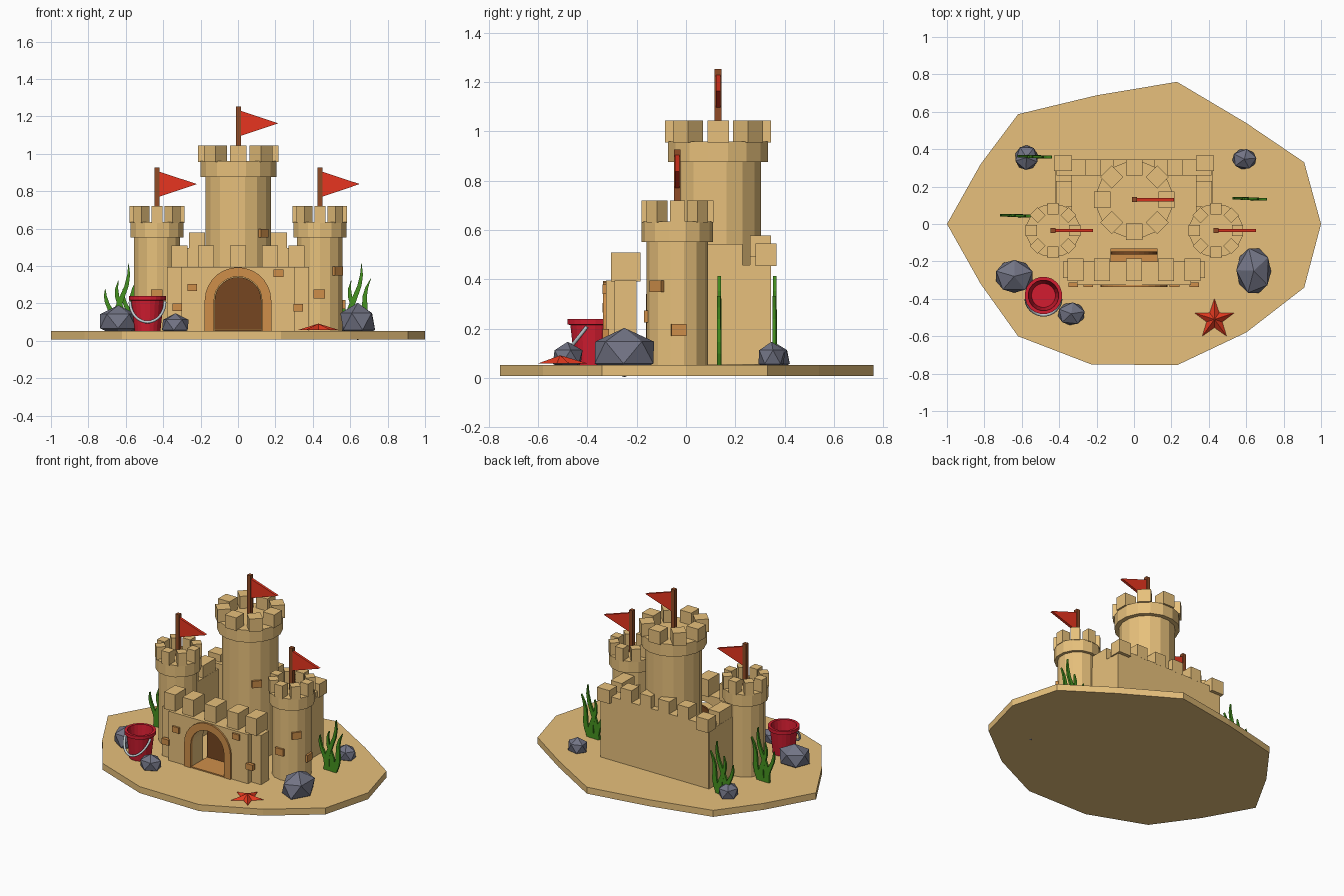
import bpy, bmesh
from math import sin, cos, pi, atan2
from mathutils import Matrix

cube = bpy.data.objects.get("Cube")
if cube:
    bpy.data.objects.remove(cube)


def material(name, rgb):
    m = bpy.data.materials.new(name)
    m.use_nodes = True
    m.diffuse_color = (*rgb, 1)
    m.node_tree.nodes["Principled BSDF"].inputs["Base Color"].default_value = (*rgb, 1)
    return m


SAND = material("sand", (0.80, 0.53, 0.20))
BRICK = material("brick_brown", (0.62, 0.275, 0.068))
DOOR = material("dark_wood", (0.18, 0.062, 0.015))
POLE = material("pole_wood", (0.28, 0.07, 0.019))
FLAG = material("flag_red", (0.80, 0.036, 0.014))
STAR = material("starfish_red", (0.77, 0.042, 0.014))
PAIL = material("bucket_crimson", (0.65, 0.012, 0.03))
METAL = material("handle_grey", (0.52, 0.58, 0.61))
ROCK = material("rock_grey", (0.17, 0.176, 0.235))
WEED = material("weed_green", (0.06, 0.29, 0.014))
GROUND = 0.053


def finish(bm, name, mat):
    bmesh.ops.recalc_face_normals(bm, faces=bm.faces)
    mesh = bpy.data.meshes.new(name)
    bm.to_mesh(mesh)
    bm.free()
    mesh.materials.append(mat)
    ob = bpy.data.objects.new(name, mesh)
    bpy.context.collection.objects.link(ob)


def box(name, mat, center, size, turn=0):
    bm = bmesh.new()
    place = Matrix.Translation(center) @ Matrix.Rotation(turn, 4, "Z")
    bmesh.ops.create_cube(bm, size=1, matrix=place @ Matrix.Diagonal((*size, 1)))
    finish(bm, name, mat)


def prism(name, mat, points, depth):
    """Extrude a closed 3D outline along a depth vector."""
    bm = bmesh.new()
    face = bm.faces.new([bm.verts.new(p) for p in points])
    ext = bmesh.ops.extrude_face_region(bm, geom=[face], use_keep_orig=True)
    verts = [v for v in ext["geom"] if isinstance(v, bmesh.types.BMVert)]
    bmesh.ops.translate(bm, verts=verts, vec=depth)
    finish(bm, name, mat)


def lathe(name, mat, center, profile, sides):
    """Revolve (radius, z) points, capped at both ends."""
    bm = bmesh.new()
    rings = [[bm.verts.new((center[0] + r * cos(2 * pi * (i + .5) / sides),
                            center[1] + r * sin(2 * pi * (i + .5) / sides), z))
              for i in range(sides)] for r, z in profile]
    for a, b in zip(rings, rings[1:]):
        for i in range(sides):
            j = (i + 1) % sides
            bm.faces.new((a[i], a[j], b[j], b[i]))
    bm.faces.new(rings[0])
    bm.faces.new(rings[-1])
    finish(bm, name, mat)


# Sand island
island = [(-1, 0), (-.82, .32), (-.62, .587), (-.2, .688), (.23, .76), (.6, .54), (.91, .33),
          (1, 0), (.91, -.34), (.6, -.58), (.23, -.755), (-.23, -.75), (-.62, -.6), (-.82, -.32)]
prism("sand_island", SAND, [(x, y, .008) for x, y in island], (0, 0, GROUND - .008))


# Towers with stepped collars, battlements and flags
def tower(name, x, y, radius, collar, neck, top, merlon, rim, sides):
    lathe(name, SAND, (x, y), [(radius, GROUND), (radius, neck), (collar, neck),
                               (collar, top)], sides)
    for i in range(8):
        a = i * pi / 4
        box(name + "_merlon", SAND, (x + rim * cos(a), y + rim * sin(a), top + .04),
            (merlon, merlon, .09), a)
    box(name + "_flagpole", POLE, (x, y, top + .145), (.027, .027, .295))
    prism(name + "_flag", FLAG, [(x + .01, y - .009, top + .135), (x + .01, y - .009, top + .27),
                                 (x + .213, y - .009, top + .203)], (0, .018, 0))


tower("main_tower", .002, .13, .178, .207, .875, .96, .087, .172, 16)
tower("left_tower", .438, -.035, .125, .145, .552, .635, .06, .116, 14)
tower("right_tower", -.433, -.035, .125, .145, .552, .635, .06, .116, 14)


# Gatehouse wall with an arched opening
def arch(r, y, spring=.215, steps=14):
    curve = [(r * cos(pi * i / steps), y, spring + r * sin(pi * i / steps))
             for i in range(steps + 1)]
    return [(r, y, GROUND)] + curve + [(-r, y, GROUND)]


def gate_wall(name, half, y, thick, top):
    outline = [(-half, y, GROUND), (-half, y, top), (half, y, top), (half, y, GROUND)]
    prism(name, SAND, outline + arch(.13, y), (0, thick, 0))


gate_wall("gate_front", .305, -.325, .035, .395)
gate_wall("gate_wall", .38, -.29, .09, .395)
prism("gate_frame", BRICK, arch(.178, -.337) + arch(.128, -.337)[::-1], (0, .02, 0))
box("gate_floor", BRICK, (0, -.233, .058), (.25, .205, .008))
prism("gate_door", DOOR, arch(.125, -.162), (0, .014, 0))
for x in (-.312, -.172, 0, .172, .312):
    box("gate_merlon", SAND, (x, -.245, .45), (.085, .12, .118))

# Rear and side walls
box("back_wall", SAND, (0, .302, .275), (.83, .086, .44))
for side in (-1, 1):
    box("side_wall", SAND, (side * .375, .15, .257), (.088, .385, .404))
    box("side_merlon", SAND, (side * .375, .16, .498), (.085, .14, .09))
    box("corner_merlon", SAND, (side * .38, .325, .5), (.095, .085, .092))
    for x in (.07, .22):
        box("back_merlon", SAND, (side * x, .303, .534), (.085, .085, .088))

# Exposed bricks on the gatehouse and towers
for x, z in ((-.245, .285), (.217, .36), (-.325, .18), (.322, .178)):
    box("gate_brick", BRICK, (x, -.325, z), (.052, .026, .04))
for x, y, r, dx, dy, z in ((-.435, -.035, .123, 0, -1, .25), (.435, -.035, .123, 0, -1, .25),
                           (.438, -.035, .123, .75, -.66, .372), (.438, -.035, .123, 1, .05, .195),
                           (0, .13, .178, .75, -.66, .575)):
    a = atan2(dy, dx)
    box("tower_brick", BRICK, (x + r * cos(a), y + r * sin(a), z), (.026, .062, .048), a)

# Rocks
for x, y, z, sx, sy, sz, turn in ((-.64, -.28, .105, .114, .098, .085, .3),
                                  (.64, -.25, .103, .104, .14, .1, .6),
                                  (-.335, -.48, .085, .081, .068, .062, .2),
                                  (-.575, .355, .085, .069, .074, .062, .9),
                                  (.59, .347, .085, .072, .061, .062, .1)):
    bm = bmesh.new()
    bmesh.ops.create_icosphere(bm, subdivisions=1, radius=1, matrix=Matrix.Rotation(turn, 4, "Z"))
    bmesh.ops.transform(bm, verts=bm.verts, matrix=Matrix.Translation((x, y, z))
                        @ Matrix.Diagonal((sx, sy, sz, 1)))
    finish(bm, "rock", ROCK)

# Bucket with a hanging handle
BX, BY = -.484, -.382
lathe("bucket", PAIL, (BX, BY), [(.07, GROUND), (.088, .215), (.1, .217), (.1, .24),
                                 (.082, .24), (.064, .08)], 20)
curve = bpy.data.curves.new("bucket_handle", "CURVE")
curve.dimensions = "3D"
curve.bevel_depth = .008
curve.bevel_resolution = 1
spline = curve.splines.new("POLY")
spline.points.add(16)
for i, p in enumerate(spline.points):
    a = pi * i / 16
    p.co = (BX + .093 * cos(a), BY - .02 - .085 * sin(a), .208 - .108 * sin(a), 1)
curve.materials.append(METAL)
bpy.context.collection.objects.link(bpy.data.objects.new("bucket_handle", curve))

# Starfish with a raised centre
bm = bmesh.new()
SX, SY = .43, -.51
rim = []
for i in range(10):
    r, a = (.044 if i % 2 else .111), pi / 2 + i * pi / 5
    rim.append(bm.verts.new((SX + r * cos(a), SY + r * sin(a), GROUND + .006)))
peak = bm.verts.new((SX, SY, .092))
for i in range(10):
    bm.faces.new((rim[i], rim[(i + 1) % 10], peak))
bm.faces.new(rim)
finish(bm, "starfish", STAR)


# Seaweed clumps of thin wavy blades
def blade(x, y, lean, height, wave):
    left, right = [], []
    for i in range(7):
        t = i / 6
        cx = x + lean * t + wave * sin(t * 2 * pi)
        w = .02 * (1 - t) ** .6 + .001
        z = GROUND + height * t
        left.append((cx - w, y - .007, z))
        right.append((cx + w, y - .007, z))
    prism("seaweed_blade", WEED, left + right[::-1], (0, .014, 0))


for x, y in ((.62, .135), (-.625, .045), (-.53, .36)):
    blade(x - .03, y, .07, .36, -.014)
    blade(x + .025, y - .002, .065, .28, .012)
    blade(x - .03, y + .002, -.055, .225, .01)
    blade(x + .005, y + .001, -.02, .27, .014)
